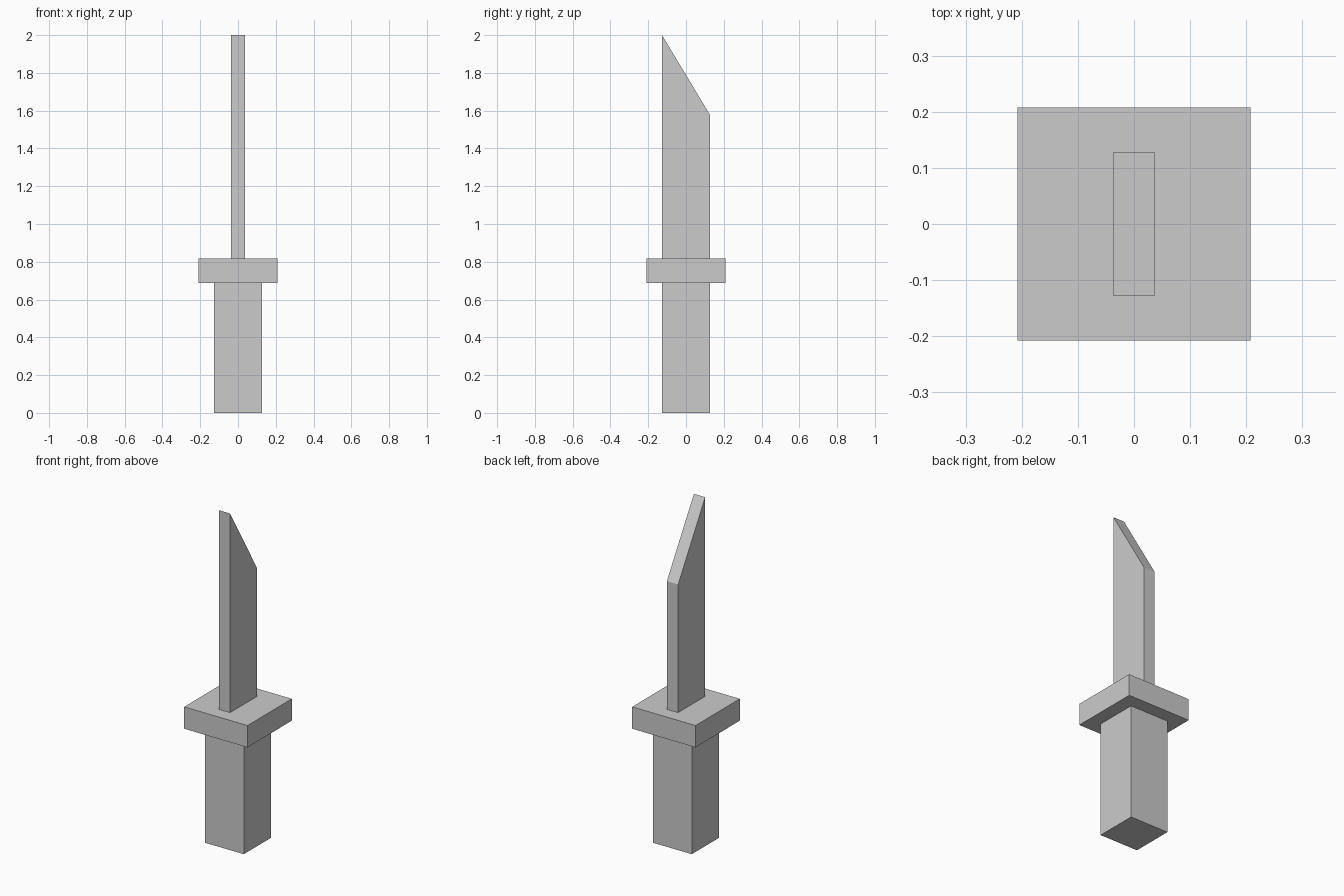
import bpy
import bmesh

if "Cube" in bpy.data.objects:
    bpy.data.objects.remove(bpy.data.objects["Cube"])


def block(name, half_x, half_y, z0, z1, back_drop=0.0):
    """Box from z0 to z1; back_drop lowers the top edge at +y."""
    bm = bmesh.new()
    bmesh.ops.create_cube(bm, size=2)
    for v in bm.verts:
        top = v.co.z > 0
        drop = back_drop if top and v.co.y > 0 else 0.0
        v.co = (v.co.x * half_x, v.co.y * half_y, (z1 if top else z0) - drop)
    mesh = bpy.data.meshes.new(name)
    bm.to_mesh(mesh)
    bm.free()
    obj = bpy.data.objects.new(name, mesh)
    bpy.context.collection.objects.link(obj)
    return obj


# Square grip
block("handle", 0.127, 0.127, 0.0, 0.687)
# Square plate between grip and blade
block("guard", 0.208, 0.208, 0.687, 0.817)
# Thin blade with slanted tip, highest at the front
block("blade", 0.037, 0.127, 0.817, 2.0, back_drop=0.422)
